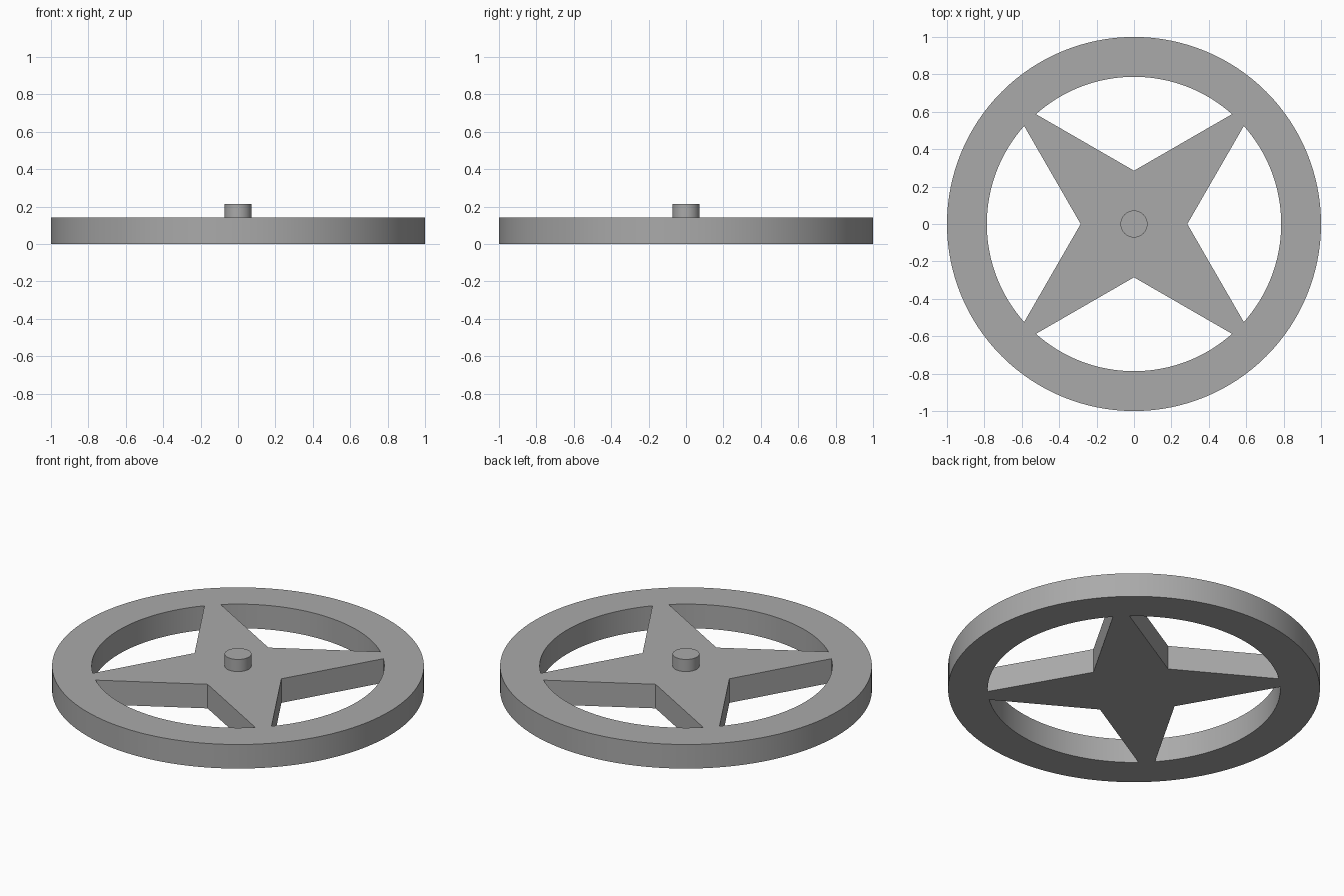
import bpy, bmesh, math
from mathutils import Vector

cube = bpy.data.objects.get("Cube")
if cube:
    bpy.data.objects.remove(cube, do_unlink=True)

HEIGHT = 0.143       # thickness of the wheel
RIM_INNER = 0.787    # inner radius of the rim
NOTCH = 0.285        # distance from centre to the notch between spokes
PIN_RADIUS, PIN_TOP = 0.072, 0.215

grey = bpy.data.materials.new("plain grey")
grey.use_nodes = True
colour = (0.4, 0.4, 0.4, 1)
grey.diffuse_color = colour
grey.node_tree.nodes["Principled BSDF"].inputs["Base Color"].default_value = colour


def arc(radius, start, end, steps):
    """Points along an arc, angles in degrees."""
    angles = [math.radians(start + (end - start) * i / steps) for i in range(steps + 1)]
    return [Vector((radius * math.cos(a), radius * math.sin(a), 0)) for a in angles]


def extruded_plate(name, loops, bottom, top):
    """Fill an outline with holes and extrude it upward."""
    bm = bmesh.new()
    edges = []
    for loop in loops:
        verts = [bm.verts.new((p.x, p.y, bottom)) for p in loop]
        edges += [bm.edges.new((v, verts[i - 1])) for i, v in enumerate(verts)]
    bmesh.ops.triangle_fill(bm, edges=edges, use_beauty=True, normal=(0, 0, 1))
    result = bmesh.ops.extrude_face_region(bm, geom=bm.faces[:], use_keep_orig=True)
    raised = [g for g in result["geom"] if isinstance(g, bmesh.types.BMVert)]
    bmesh.ops.translate(bm, verts=raised, vec=(0, 0, top - bottom))
    bmesh.ops.recalc_face_normals(bm, faces=bm.faces[:])
    mesh = bpy.data.meshes.new(name)
    bm.to_mesh(mesh)
    bm.free()
    mesh.materials.append(grey)
    obj = bpy.data.objects.new(name, mesh)
    bpy.context.collection.objects.link(obj)
    bpy.ops.object.select_all(action='DESELECT')
    obj.select_set(True)
    bpy.context.view_layer.objects.active = obj
    bpy.ops.object.shade_smooth_by_angle(angle=math.radians(30))
    return obj


# Wheel: round rim and four tapering spokes, left between four curved openings
outlines = [arc(1, 0, 360, 128)[:-1]]
for middle in (0, 90, 180, 270):
    opening = arc(RIM_INNER, middle - 41.75, middle + 41.75, 32)
    opening += arc(NOTCH, middle, middle, 1)[:1]
    outlines.append(opening)
extruded_plate("spoked_wheel", outlines, 0, HEIGHT)

# Short round pin standing on the hub
extruded_plate("centre_pin", [arc(PIN_RADIUS, 0, 360, 48)[:-1]], HEIGHT, PIN_TOP)
